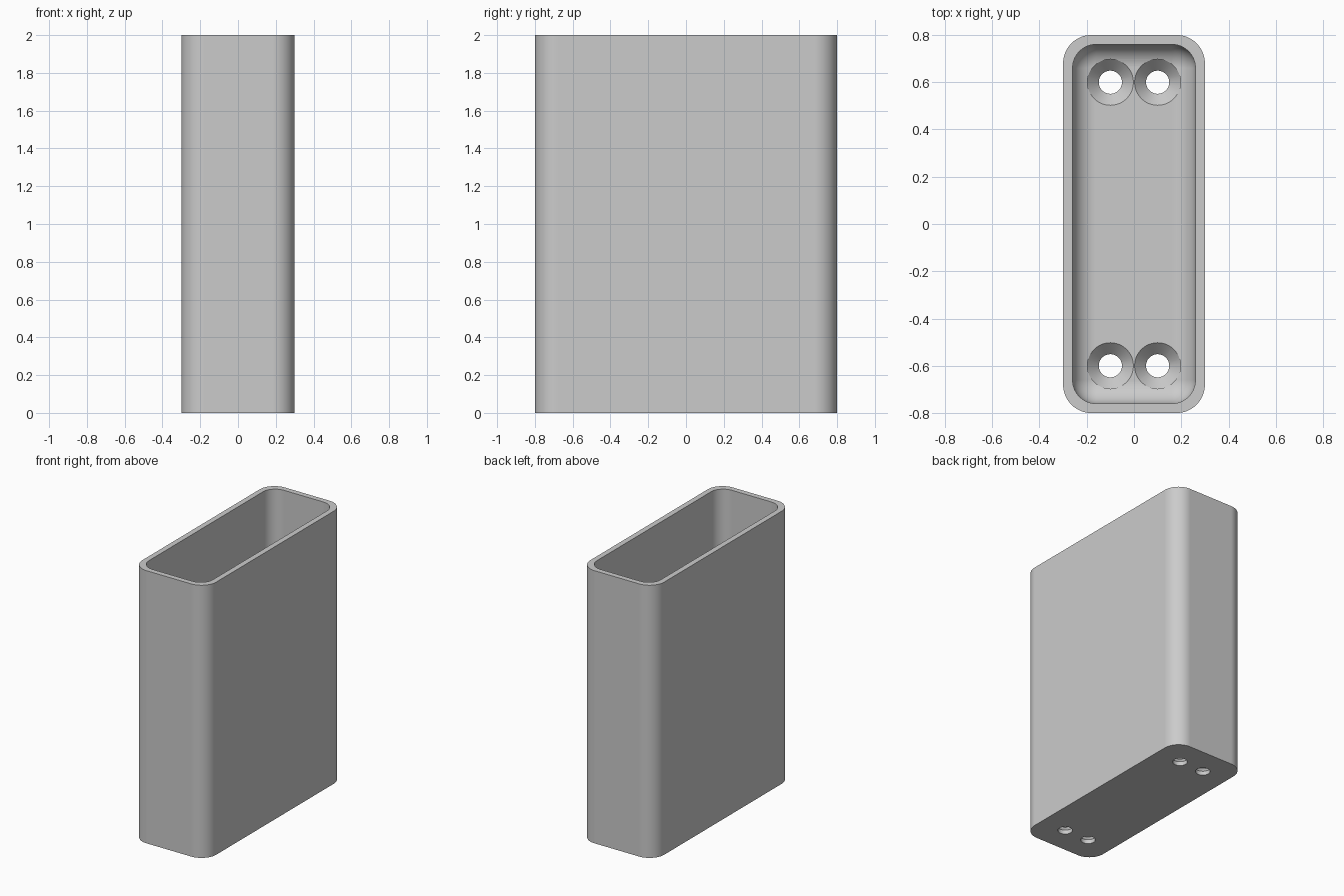
import bpy, bmesh
from math import sin, cos, pi

cube = bpy.data.objects.get("Cube")
if cube:
    bpy.data.objects.remove(cube)

HALF_X, HALF_Y, HEIGHT = 0.3, 0.8, 2.0
WALL, FLOOR, FILLET = 0.04, 0.08, 0.1
OUTER_R, INNER_R = 0.12, 0.1
STEPS = 16

grey = bpy.data.materials.new("plain grey")
grey.use_nodes = True
colour = (0.6, 0.6, 0.6, 1)
grey.diffuse_color = colour
grey.node_tree.nodes["Principled BSDF"].inputs["Base Color"].default_value = colour


def make_object(name, bm):
    bmesh.ops.remove_doubles(bm, verts=bm.verts, dist=1e-5)
    bmesh.ops.recalc_face_normals(bm, faces=bm.faces)
    mesh = bpy.data.meshes.new(name)
    bm.to_mesh(mesh)
    bm.free()
    mesh.materials.append(grey)
    obj = bpy.data.objects.new(name, mesh)
    bpy.context.collection.objects.link(obj)
    return obj


def rounded_ring(bm, inset, radius, z):
    """Rounded rectangle loop of vertices, inset from the outside."""
    cx, cy = HALF_X - inset - radius, HALF_Y - inset - radius
    ring = []
    for quarter, (sx, sy) in enumerate([(1, 1), (-1, 1), (-1, -1), (1, -1)]):
        for i in range(STEPS + 1):
            a = (quarter + i / STEPS) * pi / 2
            ring.append(bm.verts.new((sx * cx + radius * cos(a),
                                      sy * cy + radius * sin(a), z)))
    return ring


def loft(bm, rings):
    """Bridge successive loops and cap both ends."""
    for low, high in zip(rings, rings[1:]):
        n = len(low)
        for i in range(n):
            j = (i + 1) % n
            bm.faces.new((low[i], low[j], high[j], high[i]))
    bm.faces.new(rings[0])
    bm.faces.new(rings[-1])


# Open box: outer wall, rim, inner wall, rounded floor edge
bm = bmesh.new()
rings = [rounded_ring(bm, 0, OUTER_R, 0),
         rounded_ring(bm, 0, OUTER_R, HEIGHT),
         rounded_ring(bm, WALL, INNER_R, HEIGHT)]
for i in range(STEPS + 1):
    a = i / STEPS * pi / 2
    shift = FILLET * (1 - cos(a))
    rings.append(rounded_ring(bm, WALL + shift, INNER_R - shift,
                              FLOOR + FILLET * (1 - sin(a))))
loft(bm, rings)
box = make_object("box_body", bm)

# Countersunk screw holes in the floor, as (radius, height) profiles
PROFILE = [(0.049, -0.05), (0.049, 0.03), (0.0975, FLOOR), (0.0975, 0.12)]
bm = bmesh.new()
for x in (-0.1, 0.1):
    for y in (-0.6, 0.6):
        loft(bm, [[bm.verts.new((x + r * cos(k * pi / 24),
                                 y + r * sin(k * pi / 24), z))
                   for k in range(48)] for r, z in PROFILE])
cutter = make_object("screw_hole_cutter", bm)
cutter.hide_render = True

bpy.ops.object.select_all(action='DESELECT')
box.select_set(True)
bpy.context.view_layer.objects.active = box
cut = box.modifiers.new("screw holes", 'BOOLEAN')
cut.operation = 'DIFFERENCE'
cut.solver = 'EXACT'
cut.object = cutter
bpy.ops.object.modifier_apply(modifier=cut.name)
bpy.data.objects.remove(cutter)

# Smooth corners with crisp edges and flat walls
bpy.ops.object.shade_smooth_by_angle(angle=pi / 6)
weighted = box.modifiers.new("flat walls", 'WEIGHTED_NORMAL')
weighted.keep_sharp = True
